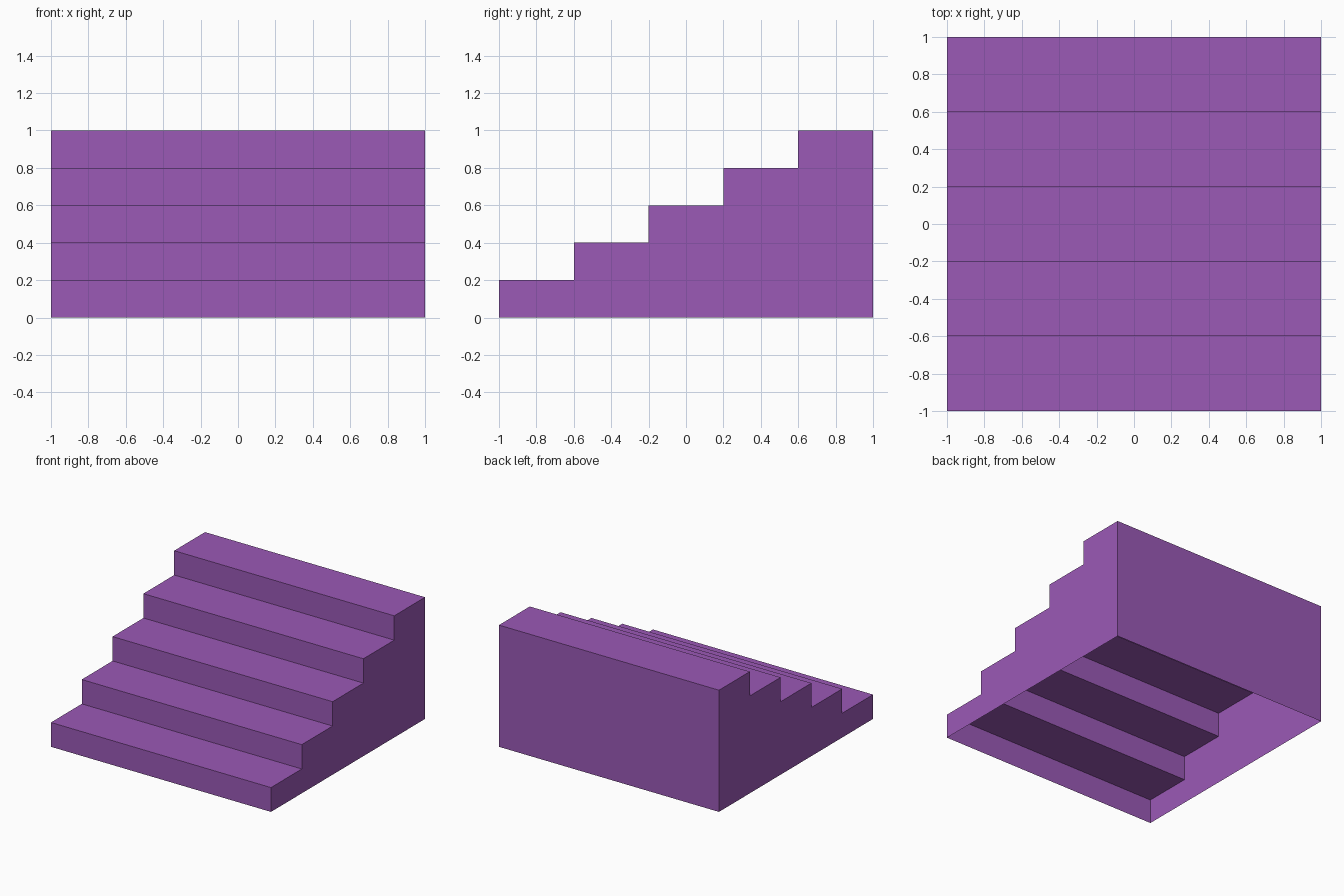
import bpy
import bmesh

STEPS, RISE, RUN, HALF = 5, 0.2, 0.4, 1.0

cube = bpy.data.objects.get("Cube")
if cube:
    bpy.data.objects.remove(cube, do_unlink=True)

# Purple paint
purple = bpy.data.materials.new("purple")
purple.use_nodes = True
colour = (0.328, 0.1, 0.468, 1)
purple.diffuse_color = colour
purple.node_tree.nodes["Principled BSDF"].inputs["Base Color"].default_value = colour

# Side outline: up each riser, along each tread, down the back
profile = [(-HALF, 0)]
for i in range(STEPS):
    z = (i + 1) * RISE
    profile += [(-HALF + i * RUN, z), (-HALF + (i + 1) * RUN, z)]
profile.append((HALF, 0))

# Hollow staircase shell: treads, risers and back wall, open underneath
bm = bmesh.new()
right = [bm.verts.new((-HALF, y, z)) for y, z in profile]
left = [bm.verts.new((HALF, y, z)) for y, z in profile]
for i in range(len(profile) - 1):
    bm.faces.new((right[i], left[i], left[i + 1], right[i + 1]))

# Side walls
bm.faces.new(right)
bm.faces.new(left[::-1])
bm.normal_update()

mesh = bpy.data.meshes.new("staircase")
bm.to_mesh(mesh)
bm.free()
mesh.materials.append(purple)
bpy.context.collection.objects.link(bpy.data.objects.new("staircase", mesh))
